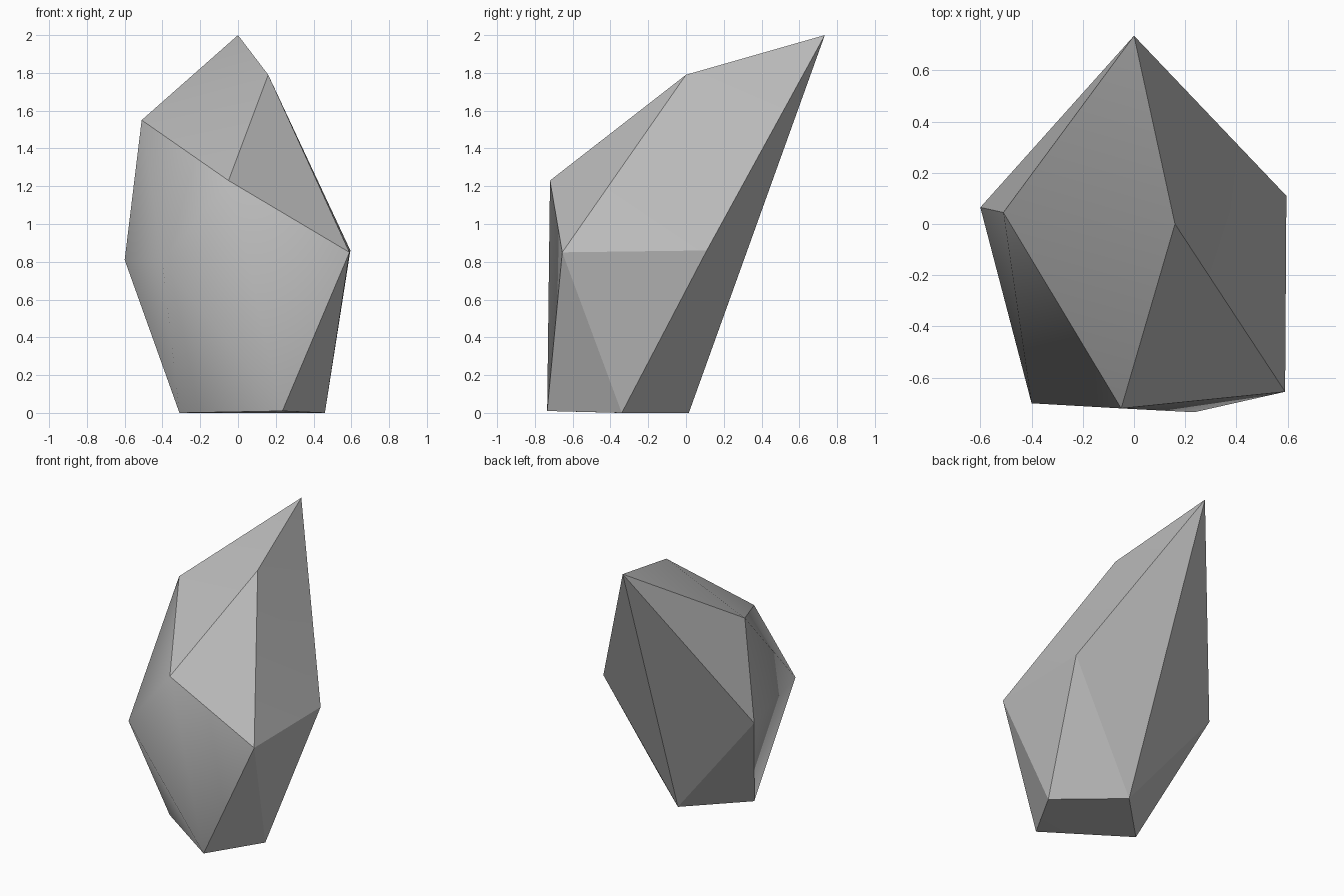
import bpy, bmesh, math

cube = bpy.data.objects.get("Cube")
if cube:
    bpy.data.objects.remove(cube, do_unlink=True)

# Stone colour
stone = bpy.data.materials.new("stone_grey")
stone.use_nodes = True
grey = (0.5, 0.5, 0.5, 1)
stone.diffuse_color = grey
bsdf = stone.node_tree.nodes["Principled BSDF"]
bsdf.inputs["Base Color"].default_value = grey
bsdf.inputs["Roughness"].default_value = 0.9

# Corners of the rock
corners = {
    "peak": (0, 0.735, 2.0),
    "ridge": (0.16, 0.0, 1.79),
    "brow": (-0.05, -0.72, 1.23),
    "left_front": (0.59, -0.655, 0.85),
    "left_back": (0.595, 0.11, 0.86),
    "right_top": (-0.51, 0.045, 1.55),
    "right_side": (-0.6, 0.065, 0.81),
    "right_front": (-0.4, -0.70, 0.80),
    "foot_front": (0.235, -0.735, 0.01),
    "foot_left": (0.46, -0.34, 0),
    "foot_back": (0.055, 0.015, 0),
    "foot_right": (-0.31, -0.35, 0),
}

# Wrap the corners in a convex shell
bm = bmesh.new()
verts = {name: bm.verts.new(co) for name, co in corners.items()}
bmesh.ops.convex_hull(bm, input=list(bm.verts))
bmesh.ops.recalc_face_normals(bm, faces=bm.faces)

# Worn corner blends smoothly, the other edges stay crisp
worn = verts["right_front"]
for face in bm.faces:
    face.smooth = True
for edge in bm.edges:
    flat = edge.calc_face_angle(0) < math.radians(18)
    edge.smooth = flat or worn in edge.verts

mesh = bpy.data.meshes.new("rock")
bm.to_mesh(mesh)
bm.free()
mesh.materials.append(stone)
rock = bpy.data.objects.new("rock", mesh)
bpy.context.collection.objects.link(rock)
